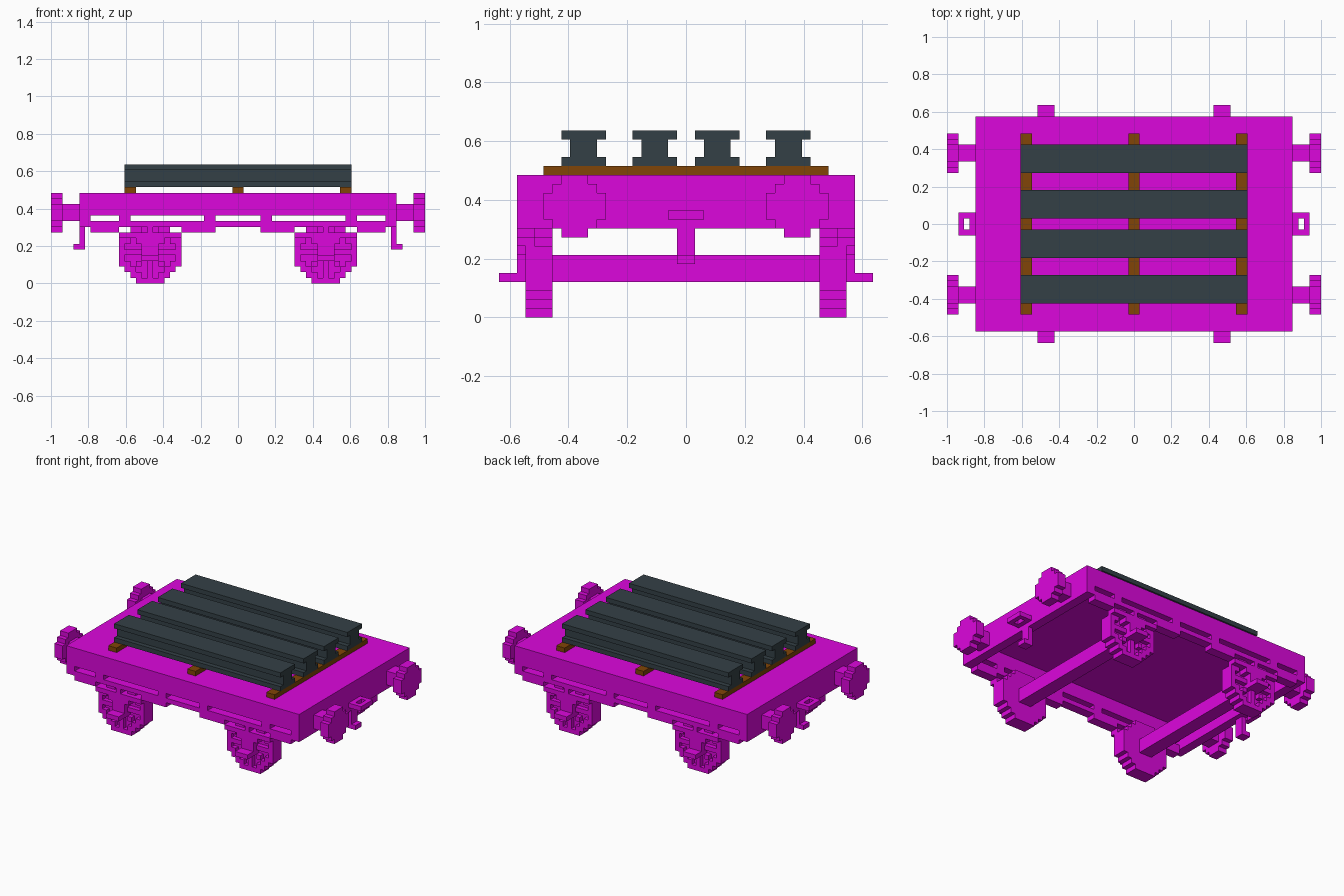
import bpy
import bmesh

old = bpy.data.objects.get("Cube")
if old:
    bpy.data.objects.remove(old, do_unlink=True)

V = 1 / 33  # block size: the wagon is 66 blocks long


def material(name, rgb):
    m = bpy.data.materials.new(name)
    m.use_nodes = True
    m.diffuse_color = (*rgb, 1)
    m.node_tree.nodes["Principled BSDF"].inputs["Base Color"].default_value = (*rgb, 1)
    return m


MAGENTA = material("magenta paint", (0.72, 0.002, 0.72))
STEEL = material("dark steel", (0.034, 0.051, 0.061))
WOOD = material("brown wood", (0.22, 0.06, 0.002))


def finish(name, bm, mat, mirror):
    """Store the mesh, scaled from blocks to units, mirrored on the given axes."""
    bmesh.ops.recalc_face_normals(bm, faces=bm.faces)
    bmesh.ops.scale(bm, vec=(V, V, V), verts=bm.verts)
    me = bpy.data.meshes.new(name)
    bm.to_mesh(me)
    bm.free()
    me.materials.append(mat)
    ob = bpy.data.objects.new(name, me)
    bpy.context.collection.objects.link(ob)
    if mirror:
        mod = ob.modifiers.new("mirror", "MIRROR")
        mod.use_axis = ("X" in mirror, "Y" in mirror, False)
        mod.use_mirror_merge = False
    return ob


def boxes(name, mat, mirror, *spans):
    """Boxes given as x range, y range, z range in blocks."""
    bm = bmesh.new()
    for x, y, z in spans:
        verts = bmesh.ops.create_cube(bm, size=1)["verts"]
        for v in verts:
            v.co = (x[v.co.x > 0], y[v.co.y > 0], z[v.co.z > 0])
    return finish(name, bm, mat, mirror)


def extrude(name, mat, mirror, rows, centre, base, axis, span):
    """Stepped outline from row widths, extruded along x or y."""
    right = []
    for i, w in enumerate(rows):
        right += [(w / 2, i), (w / 2, i + 1)]
    outline = right + [(-a, b) for a, b in reversed(right)]
    clean = [p for i, p in enumerate(outline) if p != outline[i - 1]]
    bm = bmesh.new()
    verts = []
    for a, b in clean:
        a, b = a + centre, b + base
        verts.append(bm.verts.new((span[0], a, b) if axis == "x" else (a, span[0], b)))
    face = bm.faces.new(verts)
    geom = bmesh.ops.extrude_face_region(bm, geom=[face])["geom"]
    step = span[1] - span[0]
    move = (step, 0, 0) if axis == "x" else (0, step, 0)
    bmesh.ops.translate(bm, vec=move, verts=[g for g in geom if isinstance(g, bmesh.types.BMVert)])
    return finish(name, bm, mat, mirror)


# Thin deck over a hollow frame
SILL = (17, 19)
boxes("deck", MAGENTA, "", ((-28, 28), (-19, 19), (15, 16)))
boxes("end_panel", MAGENTA, "X", ((26, 28), (-19, 19), (10, 15)))
boxes("side_panel", MAGENTA, "Y", ((-26, 26), SILL, (12, 15)))
boxes("side_sill", MAGENTA, "Y", ((-26, 26), SILL, (10, 11)))
boxes("sill_posts", MAGENTA, "XY", *[((x, x + 2), SILL, (11, 12)) for x in (4, 19)])
boxes("lower_sill", MAGENTA, "XY", ((4, 10), SILL, (9, 10)), ((21, 26), SILL, (9, 10)))

# Wheels: solid disc, raised rim and eight stepped spokes
WHEEL = [5, 7, 9, 11, 11, 11, 11, 11, 9, 7, 5]
HOLLOW = [3, 5, 7, 9, 9, 9, 7, 5, 3]
MID, FACE = 15.5, (17, 18)
extrude("wheel_disc", MAGENTA, "XY", WHEEL, MID, 0, "y", (15, 17))
rim = []
for i, w in enumerate(WHEEL):
    inner = HOLLOW[i - 1] if 0 < i < 10 else 0
    for side in (-1, 1):
        rim.append((sorted((MID + side * inner / 2, MID + side * w / 2)), FACE, (i, i + 1)))
boxes("wheel_rim", MAGENTA, "XY", *rim)
spokes = [((11, 20), FACE, (5, 6)), ((15, 16), FACE, (1, 10))]
for d in (1, 2, 3):
    for side in (-d, d):
        spokes += [((15 + side, 16 + side), FACE, (5 + k, 6 + k)) for k in (-d, d)]
boxes("wheel_spokes", MAGENTA, "XY", *spokes)
boxes("axle", MAGENTA, "X", ((14, 17), (-15, 15), (4, 7)))

# Springs, axle boxes and steps
boxes("spring", MAGENTA, "XY", ((10, 21), SILL, (8, 9)), ((13, 18), (18, 19), (7, 8)),
      ((15, 16), SILL, (9, 10)))
boxes("axle_box", MAGENTA, "XY", ((14, 17), (18, 19), (4, 7)))
boxes("step_tread", MAGENTA, "XY", ((14, 17), (18, 21), (4, 5)))

# Buffers
extrude("buffer_head", MAGENTA, "XY", [3, 5, 7, 7, 7, 5, 3], 12.5, 9, "x", (31, 33))
boxes("buffer_stem", MAGENTA, "XY", ((28, 31), (11, 14), (11, 14)))

# Coupling loop and the hook below it
boxes("coupling_loop", MAGENTA, "X", ((28, 29), (-2, 2), (11, 12)), ((30, 31), (-2, 2), (11, 12)),
      ((29, 30), (-2, -1), (11, 12)), ((29, 30), (1, 2), (11, 12)))
boxes("coupling_hook", MAGENTA, "X", ((27, 28), (-1, 1), (6, 10)), ((28, 29), (-1, 1), (6, 7)))

# Load of rails on timbers
boxes("timbers", WOOD, "", *[((x, x + 2), (-16, 16), (16, 17)) for x in (-20, -1, 18)])
for label, y in (("inner", 3.5), ("outer", 11.5)):
    extrude(label + "_rail", STEEL, "Y", [5, 3, 3, 5], y, 17, "x", (-20, 20))
